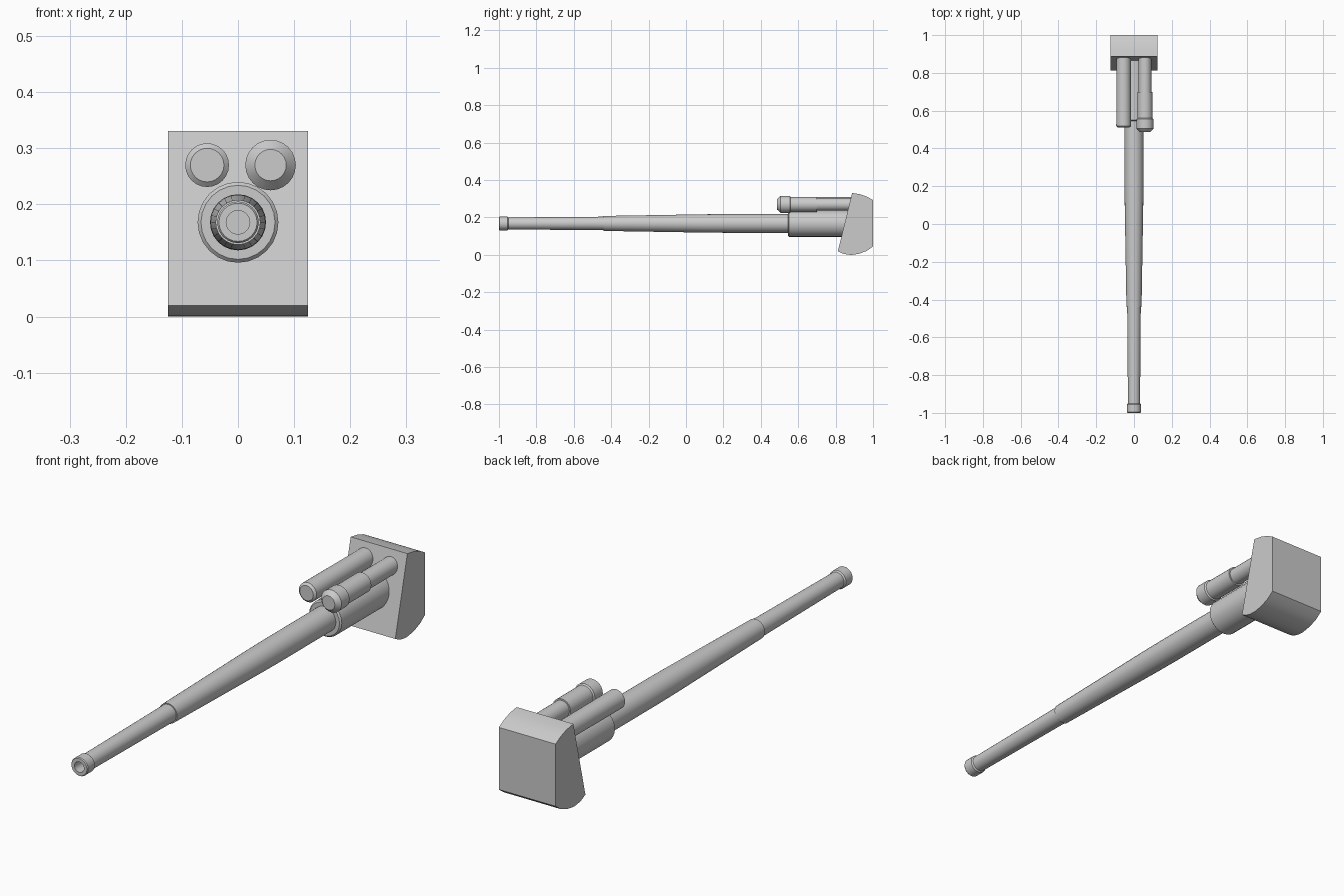
import bpy, bmesh, math

if "Cube" in bpy.data.objects:
    bpy.data.objects.remove(bpy.data.objects["Cube"])

grey = bpy.data.materials.new("gun_grey")
grey.diffuse_color = (0.6, 0.6, 0.6, 1)
grey.use_nodes = True
grey.node_tree.nodes["Principled BSDF"].inputs["Base Color"].default_value = grey.diffuse_color


def finish(name, bm, angle):
    bmesh.ops.recalc_face_normals(bm, faces=bm.faces)
    mesh = bpy.data.meshes.new(name)
    bm.to_mesh(mesh)
    bm.free()
    mesh.materials.append(grey)
    obj = bpy.data.objects.new(name, mesh)
    bpy.context.collection.objects.link(obj)
    bpy.ops.object.select_all(action='DESELECT')
    obj.select_set(True)
    bpy.context.view_layer.objects.active = obj
    bpy.ops.object.shade_smooth_by_angle(angle=math.radians(angle))
    return obj


def turned(name, x, z, profile, sides=24):
    """Closed solid turned around the y axis from (y, radius) points."""
    bm = bmesh.new()
    rings = []
    for y, r in profile:
        rings.append([bm.verts.new((x + r * math.cos(2 * math.pi * i / sides), y,
                                    z + r * math.sin(2 * math.pi * i / sides)))
                      for i in range(sides)])
    for a, b in zip(rings, rings[1:]):
        for i in range(sides):
            j = (i + 1) % sides
            bm.faces.new((a[i], a[j], b[j], b[i]))
    bm.faces.new(rings[0])
    bm.faces.new(rings[-1])
    return finish(name, bm, 30)


def extruded(name, half_width, profile):
    """Side profile of (y, z) points extruded along x."""
    bm = bmesh.new()
    left = [bm.verts.new((-half_width, y, z)) for y, z in profile]
    right = [bm.verts.new((half_width, y, z)) for y, z in profile]
    bm.faces.new(left)
    bm.faces.new(right)
    for i in range(len(profile)):
        j = (i + 1) % len(profile)
        bm.faces.new((left[i], left[j], right[j], right[i]))
    return finish(name, bm, 25)


AXIS_Z = 0.168

# Barrel: hollow muzzle, collar, thin tube, stepped and tapered rear tube
turned("barrel", 0, AXIS_Z, [
    (-0.88, 0.021), (-1.0, 0.021), (-1.0, 0.034), (-0.996, 0.037),
    (-0.955, 0.037), (-0.95, 0.032), (-0.44, 0.036), (-0.44, 0.040),
    (0.10, 0.049), (0.22, 0.050), (0.56, 0.050)])

# Sleeve around the barrel root
turned("barrel_sleeve", 0, AXIS_Z, [
    (0.545, 0.066), (0.551, 0.072), (0.90, 0.072)])

# Left tube above the barrel
turned("left_tube", -0.055, 0.27, [
    (0.51, 0.030), (0.518, 0.039), (0.92, 0.038)])

# Right tube with a wider head and stepped body
turned("right_tube", 0.058, 0.27, [
    (0.487, 0.028), (0.505, 0.045), (0.555, 0.045), (0.56, 0.040),
    (0.70, 0.040), (0.70, 0.034), (0.92, 0.034)])

# Gun shield with sloped front and rounded top and bottom
extruded("gun_shield", 0.125, [
    (0.812, 0.020), (0.838, 0.007), (0.865, 0.001), (0.89, 0.0),
    (0.93, 0.007), (0.968, 0.022), (1.0, 0.045),
    (1.0, 0.293), (0.968, 0.311), (0.93, 0.324), (0.888, 0.331)])
